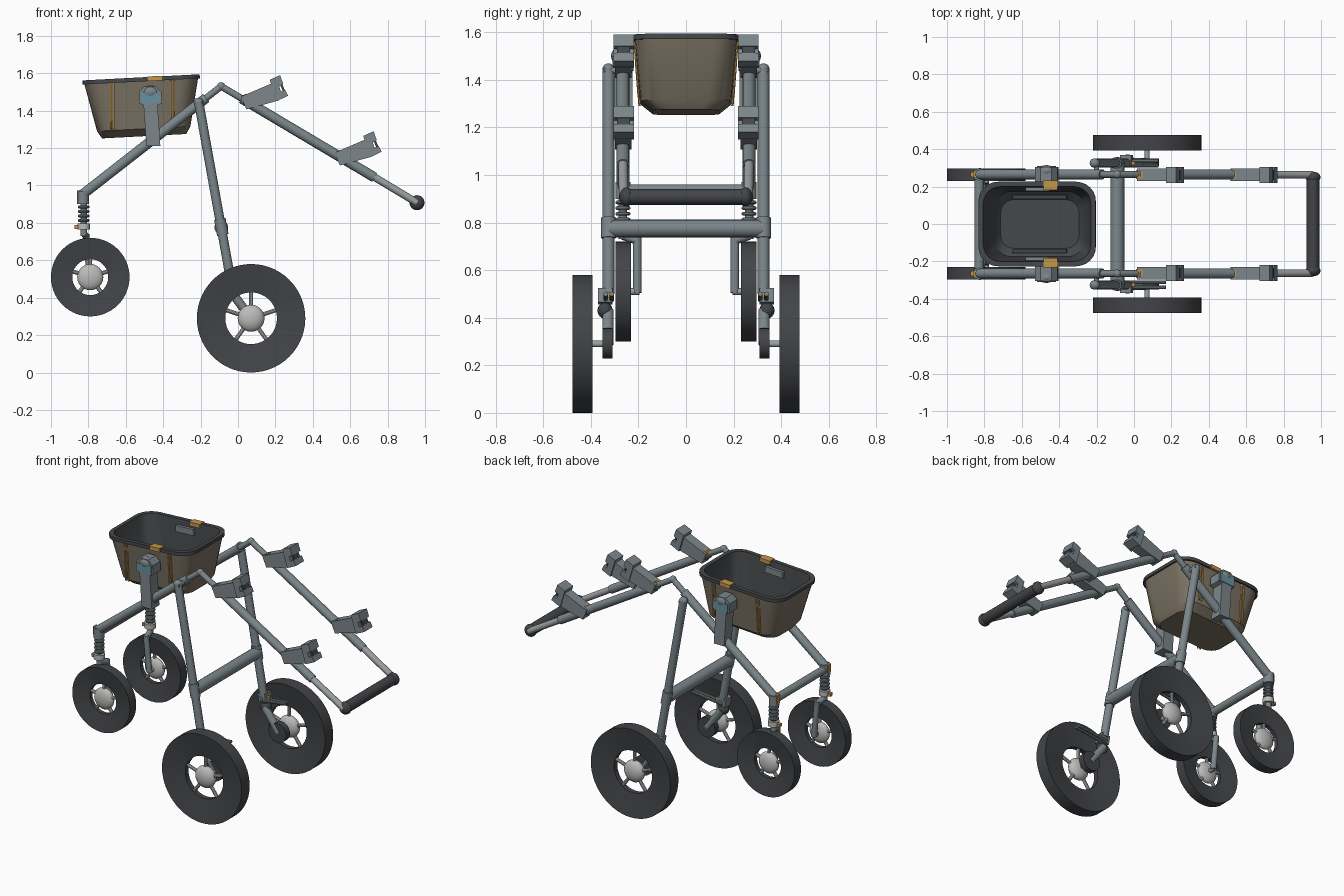
import bpy, bmesh, math
from mathutils import Vector, Matrix

cube = bpy.data.objects.get("Cube")
if cube:
    bpy.data.objects.remove(cube, do_unlink=True)


def material(name, *rgb):
    m = bpy.data.materials.new(name)
    m.use_nodes = True
    m.diffuse_color = (*rgb, 1)
    m.node_tree.nodes["Principled BSDF"].inputs["Base Color"].default_value = (*rgb, 1)
    return m


FRAME = material("blue grey metal", 0.2, 0.24, 0.255)
RUBBER = material("dark rubber", 0.055, 0.058, 0.064)
LINING = material("charcoal lining", 0.06, 0.063, 0.068)
SILVER = material("silver", 0.5, 0.5, 0.49)
STEEL = material("light steel", 0.33, 0.35, 0.355)
FABRIC = material("taupe fabric", 0.2, 0.17, 0.125)
ORANGE = material("orange trim", 0.55, 0.3, 0.07)
TEAL = material("teal plate", 0.13, 0.29, 0.35)
made = []


def finish(name, bm, *mats):
    bmesh.ops.recalc_face_normals(bm, faces=bm.faces)
    mesh = bpy.data.meshes.new(name)
    bm.to_mesh(mesh)
    bm.free()
    for m in mats:
        mesh.materials.append(m)
    ob = bpy.data.objects.new(name, mesh)
    bpy.context.collection.objects.link(ob)
    made.append(ob)
    return ob


def tube(name, a, b, r, mat, r2=None, sides=20):
    a, b = Vector(a), Vector(b)
    turn = (b - a).to_track_quat('Z', 'Y').to_matrix().to_4x4()
    bm = bmesh.new()
    bmesh.ops.create_cone(bm, cap_ends=True, segments=sides, radius1=r,
                          radius2=r if r2 is None else r2, depth=(b - a).length,
                          matrix=Matrix.Translation((a + b) / 2) @ turn)
    return finish(name, bm, mat)


def ball(name, c, size, mat):
    bm = bmesh.new()
    bmesh.ops.create_uvsphere(bm, u_segments=20, v_segments=12, radius=1,
                              matrix=Matrix.Translation(c) @ Matrix.Diagonal((*size, 1)))
    return finish(name, bm, mat)


def box(name, c, size, mat, tilt=0):
    bm = bmesh.new()
    bmesh.ops.create_cube(bm, size=1, matrix=Matrix.Translation(c)
                          @ Matrix.Rotation(math.radians(-tilt), 4, 'Y')
                          @ Matrix.Diagonal((*size, 1)))
    return finish(name, bm, mat)


def plate(name, outline, y0, y1, mat):
    """Extrude an x-z outline along y."""
    bm = bmesh.new()
    face = bm.faces.new([bm.verts.new((x, y0, z)) for x, z in outline])
    ext = bmesh.ops.extrude_face_region(bm, geom=[face])
    moved = [v for v in ext["geom"] if isinstance(v, bmesh.types.BMVert)]
    bmesh.ops.translate(bm, verts=moved, vec=(0, y1 - y0, 0))
    return finish(name, bm, mat)


def ring(name, c, profile, axis, mat, steps=56):
    """Sweep a closed (radius, offset) profile around an axis through c."""
    bm = bmesh.new()
    turn = Vector(axis).to_track_quat('Z', 'Y').to_matrix()
    loops = []
    for i in range(steps):
        t = math.tau * i / steps
        loops.append([bm.verts.new(Vector(c) + turn @ Vector((r * math.cos(t), r * math.sin(t), w)))
                      for r, w in profile])
    n = len(profile)
    for i in range(steps):
        p, q = loops[i], loops[(i + 1) % steps]
        for j in range(n):
            k = (j + 1) % n
            bm.faces.new((p[j], p[k], q[k], q[j]))
    return finish(name, bm, mat)


def wheel(name, c, radius, inner, half, hub):
    # dished tyre, rounded hub and five spokes
    x, y, z = c
    ring(name + "_tyre", c, [(radius, -half), (radius, half), (inner, half * 0.4),
                             (inner, -half * 0.4)], (0, 1, 0), RUBBER)
    ball(name + "_hub", c, (hub, half * 0.95, hub), SILVER)
    for i in range(5):
        t = math.radians(90 + 72 * i)
        tube(name + "_spoke", c, (x + inner * 1.04 * math.cos(t), y, z + inner * 1.04 * math.sin(t)),
             0.011, SILVER, sides=10)


# paired frame, wheels and brackets
for side, s in (("left", 1), ("right", -1)):
    # the front of the model faces -y, so "outer" is the y side away from the middle
    def P(x, y, z):
        return (x, s * y, z)

    def name(part):
        return part + ("_far" if s > 0 else "_near")

    wheel(name("large_wheel"), P(0.07, 0.435, 0.29), 0.29, 0.138, 0.042, 0.072)
    wheel(name("small_wheel"), P(-0.79, 0.264, 0.51), 0.21, 0.096, 0.033, 0.07)

    # lower frame tube, slim peak and handle tube
    tube(name("lower_tube"), P(-0.84, 0.265, 0.945), P(-0.17, 0.265, 1.468), 0.027, FRAME)
    tube(name("peak_tube"), P(-0.18, 0.265, 1.46), P(-0.09, 0.265, 1.53), 0.018, FRAME)
    ball(name("peak_joint"), P(-0.09, 0.265, 1.53), (0.022, 0.022, 0.022), FRAME)
    tube(name("peak_tube"), P(-0.09, 0.265, 1.53), P(0.04, 0.265, 1.453), 0.018, FRAME)
    tube(name("handle_tube"), P(0.02, 0.265, 1.465), P(0.73, 0.265, 1.043), 0.027, FRAME)
    tube(name("handle_slider"), P(0.72, 0.265, 1.05), P(0.957, 0.262, 0.908), 0.02, STEEL)
    ball(name("handle_end"), P(0.957, 0.25, 0.908), (0.04, 0.03, 0.04), RUBBER)

    # rear leg with its pivot on the frame
    tube(name("rear_leg"), P(-0.21, 0.326, 1.445), P(-0.04, 0.326, 0.5), 0.025, FRAME)
    ball(name("leg_cap"), P(-0.21, 0.326, 1.445), (0.027, 0.025, 0.024), FRAME)
    tube(name("leg_pivot"), P(-0.2, 0.25, 1.44), P(-0.2, 0.345, 1.44), 0.014, FRAME)
    tube(name("leg_collar"), P(-0.097, 0.326, 0.82), P(-0.081, 0.326, 0.735), 0.031, FRAME)

    # wheel suspension
    box(name("suspension_clamp"), P(-0.04, 0.34, 0.49), (0.06, 0.06, 0.06), FRAME, 10)
    box(name("clamp_tab"), P(-0.005, 0.325, 0.495), (0.02, 0.02, 0.025), ORANGE)
    ball(name("suspension_joint"), P(-0.035, 0.34, 0.43), (0.036, 0.032, 0.034), RUBBER)
    tube(name("swing_arm"), P(-0.035, 0.328, 0.43), P(0.07, 0.328, 0.29), 0.024, FRAME)
    tube(name("axle_disc"), P(0.07, 0.31, 0.292), P(0.07, 0.35, 0.292), 0.064, RUBBER, sides=28)
    tube(name("axle"), P(0.07, 0.33, 0.29), P(0.07, 0.435, 0.29), 0.014, STEEL)
    for y in (0.312, 0.338):
        tube(name("brake_rod"), P(-0.05, y, 0.475), P(0.13 if s > 0 else 0.17, y, 0.5), 0.01, FRAME, sides=10)

    # front steering post, spring and one-sided fork
    tube(name("post_housing"), P(-0.828, 0.265, 0.9), P(-0.828, 0.265, 0.97), 0.032, FRAME)
    box(name("post_tab"), P(-0.845, 0.265, 0.945), (0.03, 0.03, 0.055), ORANGE)
    tube(name("spring_core"), P(-0.825, 0.265, 0.73), P(-0.825, 0.265, 0.92), 0.018, FRAME)
    for i in range(4):
        ring(name("spring_coil"), P(-0.825, 0.265, 0.885 - 0.024 * i),
             [(0.024 + 0.008 * math.cos(t), 0.008 * math.sin(t))
              for t in (math.tau * k / 8 for k in range(8))], (0, 0, 1), FRAME, 20)
    tube(name("spring_seat"), P(-0.825, 0.265, 0.765), P(-0.825, 0.265, 0.798), 0.034, SILVER)
    box(name("swivel_lock"), P(-0.86, 0.265, 0.778), (0.03, 0.025, 0.02), ORANGE)
    tube(name("fork_crown"), P(-0.825, 0.265, 0.745), P(-0.81, 0.205, 0.725), 0.018, FRAME)
    tube(name("fork_leg"), P(-0.813, 0.205, 0.74), P(-0.79, 0.205, 0.505), 0.018, FRAME)
    tube(name("fork_axle"), P(-0.79, 0.195, 0.51), P(-0.79, 0.264, 0.51), 0.014, STEEL)

    # two seat brackets on each handle tube
    for dx, dz in ((0, 0), (0.5, -0.3)):
        def shift(points):
            return [(x + dx, z + dz) for x, z in points]
        plate(name("bracket_arm"), shift([(0.015, 1.475), (0.19, 1.55), (0.22, 1.455), (0.045, 1.407)]),
              s * 0.23, s * 0.298, FRAME)
        plate(name("bracket_head"), shift([(0.17, 1.565), (0.225, 1.59), (0.242, 1.542), (0.22, 1.53),
              (0.23, 1.502), (0.252, 1.513), (0.268, 1.48), (0.205, 1.45)]), s * 0.218, s * 0.305, FRAME)
        box(name("bracket_recess"), P(0.238 + dx, 0.262, 1.523 + dz), (0.012, 0.055, 0.06), LINING, 23)
        box(name("bracket_button"), P(0.03 + dx, 0.262, 1.468 + dz), (0.045, 0.034, 0.03), ORANGE, 23)

    # basket mount on the lower tube
    plate(name("basket_mount"), [(-0.49, 1.21), (-0.415, 1.21), (-0.43, 1.43), (-0.405, 1.44), (-0.41, 1.5),
          (-0.44, 1.53), (-0.5, 1.53), (-0.53, 1.5), (-0.53, 1.44), (-0.505, 1.43)], s * 0.225, s * 0.304, FRAME)
    box(name("mount_plate"), P(-0.468, 0.265, 1.468), (0.1, 0.088, 0.055), TEAL, 3)
    ball(name("mount_knob"), P(-0.468, 0.285, 1.5), (0.045, 0.03, 0.035), FRAME)
    box(name("basket_latch"), P(-0.445, 0.208, 1.572), (0.075, 0.05, 0.025), ORANGE, 3)
    box(name("basket_grip"), P(-0.515, 0.19, 1.52), (0.13, 0.025, 0.04), FRAME, 3)
    box(name("basket_rail"), P(-0.505, 0.145, 1.32), (0.29, 0.02, 0.03), RUBBER, 3)

    # orange seams on the basket sides
    for x, low, y in ((-0.67, 1.29, 0.195), (-0.35, 1.33, 0.199)):
        for d in (-0.009, 0.009):
            tube(name("basket_seam"), P(x + d, y, low), P(x + d, 0.216, 1.56), 0.005, ORANGE, sides=6)

# cross members and handle grip
tube("front_crossbar", (-0.828, -0.265, 0.935), (-0.828, 0.265, 0.935), 0.025, FRAME)
tube("rear_crossbar", (-0.089, -0.326, 0.775), (-0.089, 0.326, 0.775), 0.037, FRAME)
tube("handle_grip", (0.957, -0.25, 0.908), (0.957, 0.25, 0.908), 0.034, RUBBER)

# basket: rounded rectangles lofted up the outside, over the rim and down the lining
levels = [(-0.305, 0.225, 0.14, 0.08), (-0.265, 0.25, 0.19, 0.1), (-0.012, 0.304, 0.215, 0.1),
          (-0.012, 0.314, 0.226, 0.105), (0.01, 0.314, 0.226, 0.105), (0.01, 0.288, 0.2, 0.09),
          (-0.24, 0.24, 0.175, 0.09), (-0.28, 0.21, 0.13, 0.07)]
bm = bmesh.new()
place = Matrix.Translation((-0.518, 0, 1.568)) @ Matrix.Rotation(math.radians(-3), 4, 'Y')
loops = []
for z, hx, hy, r in levels:
    loop = []
    for q, (sx, sy) in enumerate(((1, 1), (-1, 1), (-1, -1), (1, -1))):
        for k in range(7):
            t = math.pi / 2 * (q + k / 6)
            loop.append(bm.verts.new(place @ Vector((sx * (hx - r) + r * math.cos(t),
                                                     sy * (hy - r) + r * math.sin(t), z))))
    loops.append(loop)
bm.faces.new(loops[0])
bm.faces.new(loops[-1]).material_index = 1
for i, (lo, hi) in enumerate(zip(loops, loops[1:])):
    for j in range(len(lo)):
        k = (j + 1) % len(lo)
        bm.faces.new((lo[j], lo[k], hi[k], hi[j])).material_index = 0 if i < 2 else 1
finish("basket", bm, FABRIC, LINING)

# smooth shading with sharp edges kept
bpy.ops.object.select_all(action='DESELECT')
for ob in made:
    ob.select_set(True)
bpy.context.view_layer.objects.active = made[0]
bpy.ops.object.shade_smooth_by_angle(angle=math.radians(32))
